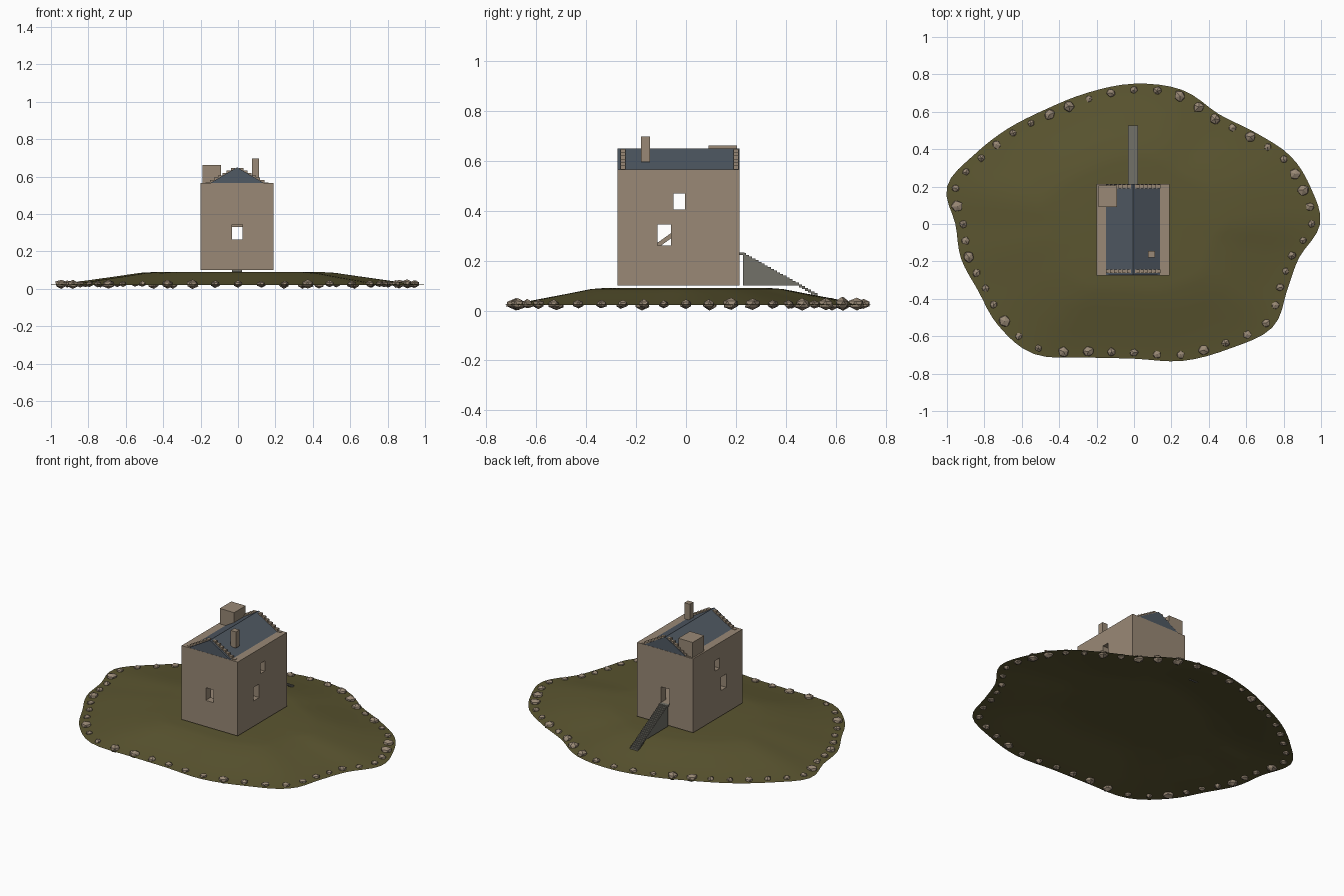
import bpy, bmesh, math, random
from mathutils import Matrix, Vector

random.seed(4)
cube = bpy.data.objects.get("Cube")
if cube:
    bpy.data.objects.remove(cube, do_unlink=True)


def material(name, rgb):
    m = bpy.data.materials.new(name)
    m.use_nodes = True
    m.diffuse_color = (*rgb, 1)
    m.node_tree.nodes["Principled BSDF"].inputs["Base Color"].default_value = (*rgb, 1)
    return m


STONE = material("tan stone", (0.32, 0.25, 0.18))
SLATE = material("blue slate", (0.08, 0.10, 0.125))
GRASS = material("olive grass", (0.105, 0.092, 0.03))
GREY = material("grey stair stone", (0.17, 0.165, 0.14))


def finish(name, bm, mat):
    bmesh.ops.recalc_face_normals(bm, faces=bm.faces)
    mesh = bpy.data.meshes.new(name)
    bm.to_mesh(mesh)
    bm.free()
    mesh.materials.append(mat)
    ob = bpy.data.objects.new(name, mesh)
    bpy.context.collection.objects.link(ob)
    return ob


def add_box(bm, x, y, z):
    """Add a box from three (low, high) ranges."""
    mid = Vector([(a + b) / 2 for a, b in (x, y, z)])
    size = [b - a for a, b in (x, y, z)]
    bmesh.ops.create_cube(bm, size=1, matrix=Matrix.Translation(mid) @ Matrix.Diagonal((*size, 1)))


def box(name, x, y, z, mat):
    bm = bmesh.new()
    add_box(bm, x, y, z)
    return finish(name, bm, mat)


def prism(name, profile, axis, lo, hi, mat):
    """Extrude a closed 2D profile along x (axis 0) or y (axis 1)."""
    bm = bmesh.new()
    place = (lambda a, b, t: (t, a, b)) if axis == 0 else (lambda a, b, t: (a, t, b))
    face = bm.faces.new([bm.verts.new(place(a, b, lo)) for a, b in profile])
    new = bmesh.ops.extrude_face_region(bm, geom=[face])["geom"]
    shift = Vector(place(0, 0, hi - lo))
    bmesh.ops.translate(bm, vec=shift, verts=[v for v in new if isinstance(v, bmesh.types.BMVert)])
    return finish(name, bm, mat)


# Island outline: wobble of an ellipse, sampled every 15 degrees
WOBBLE = [0.995, 0.98, 0.967, 0.92, 0.905, 0.99, 1.0, 0.968, 0.944, 0.958, 0.987, 1.035,
          0.955, 0.957, 0.96, 1.025, 1.07, 0.985, 0.96, 1.01, 1.025, 1.045, 0.945, 0.915]


def outline(t):
    n = len(WOBBLE)
    s = (t / math.tau * n) % n
    i, f = int(s), s % 1
    a, b, c, d = (WOBBLE[(i + k) % n] for k in (-1, 0, 1, 2))
    r = b + 0.5 * f * (c - a + f * (2*a - 5*b + 4*c - d + f * (3 * (b - c) + d - a)))
    return Vector((r * math.cos(t), 0.75 * r * math.sin(t), 0))


# Grassy mound
RINGS = [(0.25, 0.09), (0.45, 0.09), (0.52, 0.086), (0.65, 0.067), (0.8, 0.046), (0.92, 0.029), (1, 0.022)]
SEG = 96
bm = bmesh.new()
centre = bm.verts.new((0, 0, 0.09))
rings = [[bm.verts.new(outline(math.tau * k / SEG) * f + Vector((0, 0, z))) for k in range(SEG)]
         for f, z in RINGS]
for k in range(SEG):
    j = (k + 1) % SEG
    bm.faces.new((centre, rings[0][k], rings[0][j]))
    for a, b in zip(rings, rings[1:]):
        bm.faces.new((a[k], b[k], b[j], a[j]))
for f in bm.faces:
    f.smooth = True
finish("grass_mound", bm, GRASS)

# Ring of shore stones
bm = bmesh.new()
COUNT = 48
for k in range(COUNT):
    p = outline(math.tau * k / COUNT) * 0.955
    r = random.choice((0.02, 0.022, 0.024, 0.032))
    made = bmesh.ops.create_icosphere(bm, subdivisions=1, radius=1)["verts"]
    turn = Matrix.Rotation(random.uniform(0, math.tau), 4, "Z")
    for v in made:
        q = turn @ v.co * random.uniform(0.85, 1.15)
        v.co = (p.x + q.x * r, p.y + q.y * r, max(0, 0.026 + q.z * r * 0.8))
finish("shore_stones", bm, STONE)

# Tower walls, hollowed, with window and door openings
CX = -0.005
walls = box("tower_walls", (-0.2, 0.19), (-0.275, 0.215), (0.1, 0.565), STONE)
openings = [
    ((-0.15, 0.14), (-0.225, 0.165), (0.115, 0.555)),   # room
    ((-0.3, 0.3), (-0.115, -0.06), (0.26, 0.345)),      # lower side windows
    ((-0.3, 0.3), (-0.05, -0.005), (0.405, 0.47)),      # upper side windows
    ((-0.032, 0.023), (-0.4, -0.1), (0.265, 0.345)),    # front window
    ((-0.035, 0.025), (0.1, 0.4), (0.23, 0.33)),        # back door
]
for rng in openings:
    cutter = box("cutter", *rng, STONE)
    cutter.hide_render = True
    mod = walls.modifiers.new("opening", "BOOLEAN")
    mod.operation, mod.solver, mod.object = "DIFFERENCE", "EXACT", cutter
    bpy.context.view_layer.objects.active = walls
    bpy.ops.object.modifier_apply(modifier=mod.name)
    bpy.data.objects.remove(cutter, do_unlink=True)

# Inner floors and stair
for name, z in (("lower_floor", 0.228), ("upper_floor", 0.385)):
    box(name, (-0.152, 0.142), (-0.227, 0.167), (z - 0.012, z), STONE)
prism("inner_stair", [(-0.18, 0.225), (-0.15, 0.225), (0.06, 0.375), (0.03, 0.375)], 0, 0.07, 0.12, STONE)

# Slate roof
HALF, EAVE, RIDGE = 0.145, 0.565, 0.65
prism("slate_roof", [(CX - HALF, EAVE), (CX + HALF, EAVE), (CX, RIDGE)], 1, -0.274, 0.214, SLATE)

# Stepped stones along both gables
bm = bmesh.new()
STEPS = 7
for y in (-0.262, 0.19):
    for side in (-1, 1):
        for k in range(STEPS):
            u = 0.022 + k * 0.0225
            x = CX + side * u
            top = RIDGE - (RIDGE - EAVE) * u / HALF + 0.01
            add_box(bm, (x - 0.0112, x + 0.0112), (y, y + 0.02), (min(top - 0.025, 0.56), top))
finish("gable_steps", bm, STONE)

# Cap house and chimney
box("cap_house", (-0.19, -0.09), (0.09, 0.205), (0.555, 0.662), STONE)
box("chimney", (0.075, 0.112), (-0.18, -0.145), (0.596, 0.698), STONE)

# Outside stair rising to the back door
bm = bmesh.new()
add_box(bm, (-0.033, 0.022), (0.212, 0.235), (0.222, 0.232))
COLUMNS = 24
run = (0.527 - 0.228) / COLUMNS
for k in range(COLUMNS):
    y = 0.228 + k * run
    top = 0.23 - 0.16 * k / (COLUMNS - 1)
    add_box(bm, (-0.033, 0.022), (y, y + run), (min(0.1, top - 0.012), top))
finish("outside_stair", bm, GREY)
